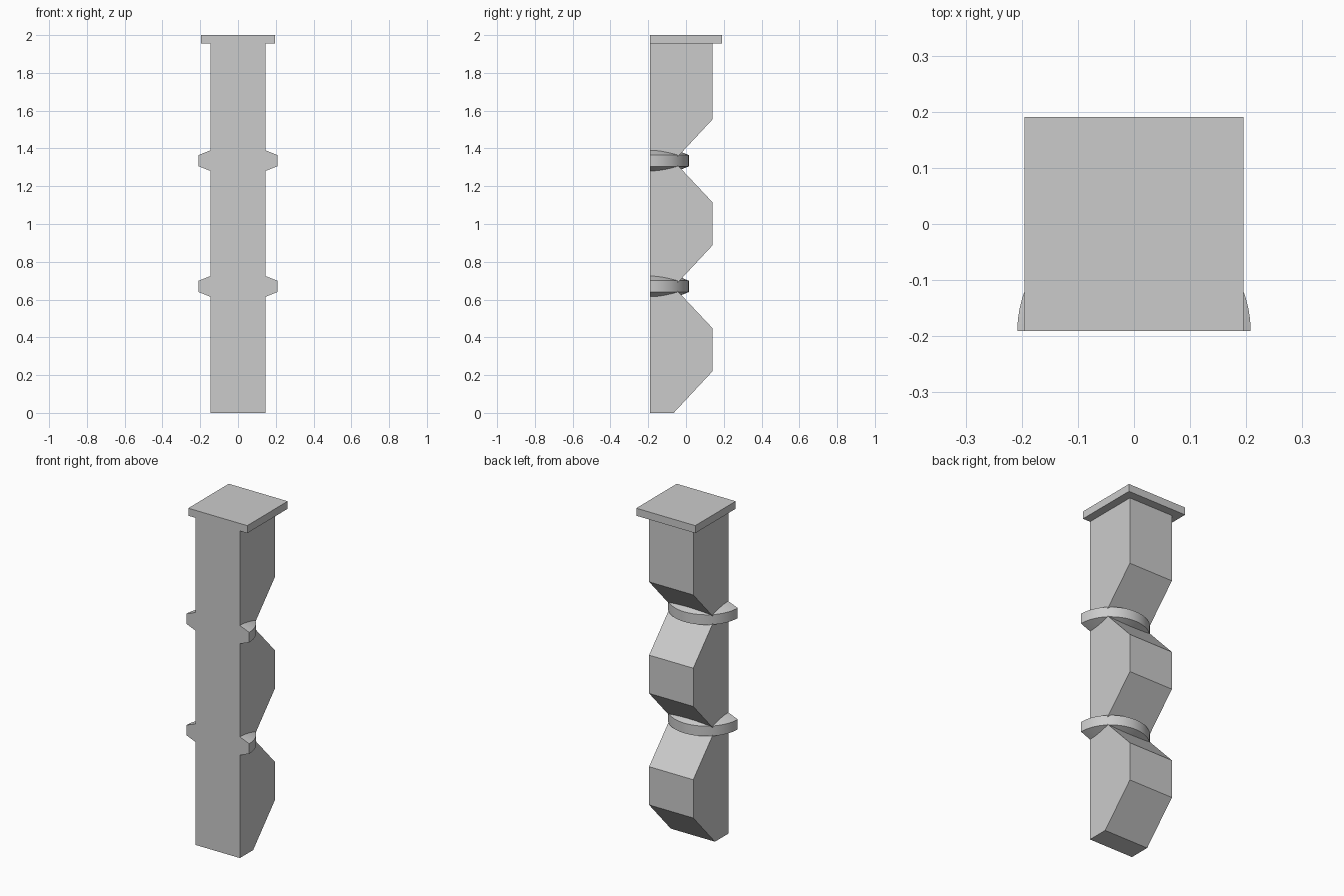
import bpy, bmesh, math

cube = bpy.data.objects.get("Cube")
if cube:
    bpy.data.objects.remove(cube, do_unlink=True)

GREY = (0.6, 0.6, 0.6, 1.0)
stone = bpy.data.materials.new("stone_grey")
stone.use_nodes = True
stone.diffuse_color = GREY
stone.node_tree.nodes["Principled BSDF"].inputs["Base Color"].default_value = GREY

FRONT, BACK, NOTCH = -0.191, 0.14, -0.065
HALF = 0.146
PLATE_Z = 1.955
PERIOD = 2 / 3


def add_object(name, bm):
    bmesh.ops.recalc_face_normals(bm, faces=bm.faces)
    mesh = bpy.data.meshes.new(name)
    bm.to_mesh(mesh)
    bm.free()
    mesh.materials.append(stone)
    obj = bpy.data.objects.new(name, mesh)
    bpy.context.collection.objects.link(obj)
    return obj


# Post: side profile with three bulging segments, extruded across the width
profile = [(FRONT, 0)]
for i in range(3):
    z = i * PERIOD
    profile += [(NOTCH, z), (BACK, z + 0.22)]
    if i < 2:
        profile.append((BACK, z + PERIOD - 0.218))
profile += [(BACK, PLATE_Z), (FRONT, PLATE_Z)]
bm = bmesh.new()
face = bm.faces.new([bm.verts.new((-HALF, y, z)) for y, z in profile])
side = bmesh.ops.extrude_face_region(bm, geom=[face])["geom"]
bmesh.ops.translate(bm, vec=(2 * HALF, 0, 0),
                    verts=[v for v in side if isinstance(v, bmesh.types.BMVert)])
add_object("post", bm)

# Cap plate on top, flush with the front
bm = bmesh.new()
bmesh.ops.create_cube(bm, size=1)
for v in bm.verts:
    v.co.x *= 0.39
    v.co.y *= 2 * -FRONT
    v.co.z = PLATE_Z if v.co.z < 0 else 2
add_object("cap_plate", bm)


# Half-round bands with sloping top and bottom, set into each notch
def band(name, z0, steps=32):
    bm = bmesh.new()
    rows = []
    for r, h in ((0.1, -0.073), (0.208, -0.03), (0.208, 0.03), (0.1, 0.073)):
        rows.append([bm.verts.new((r * math.cos(math.pi * i / steps),
                                   FRONT + r * 0.99 * math.sin(math.pi * i / steps),
                                   z0 + h)) for i in range(steps + 1)])
    for lower, upper in zip(rows, rows[1:]):
        for i in range(steps):
            bm.faces.new((lower[i], lower[i + 1], upper[i + 1], upper[i]))
    bm.faces.new(rows[0])
    bm.faces.new(rows[-1])
    bm.faces.new([r[0] for r in rows] + [r[-1] for r in reversed(rows)])
    obj = add_object(name, bm)
    bpy.ops.object.select_all(action='DESELECT')
    obj.select_set(True)
    bpy.context.view_layer.objects.active = obj
    bpy.ops.object.shade_smooth_by_angle(angle=math.radians(15))


band("lower_band", PERIOD + 0.003)
band("upper_band", 2 * PERIOD + 0.002)
